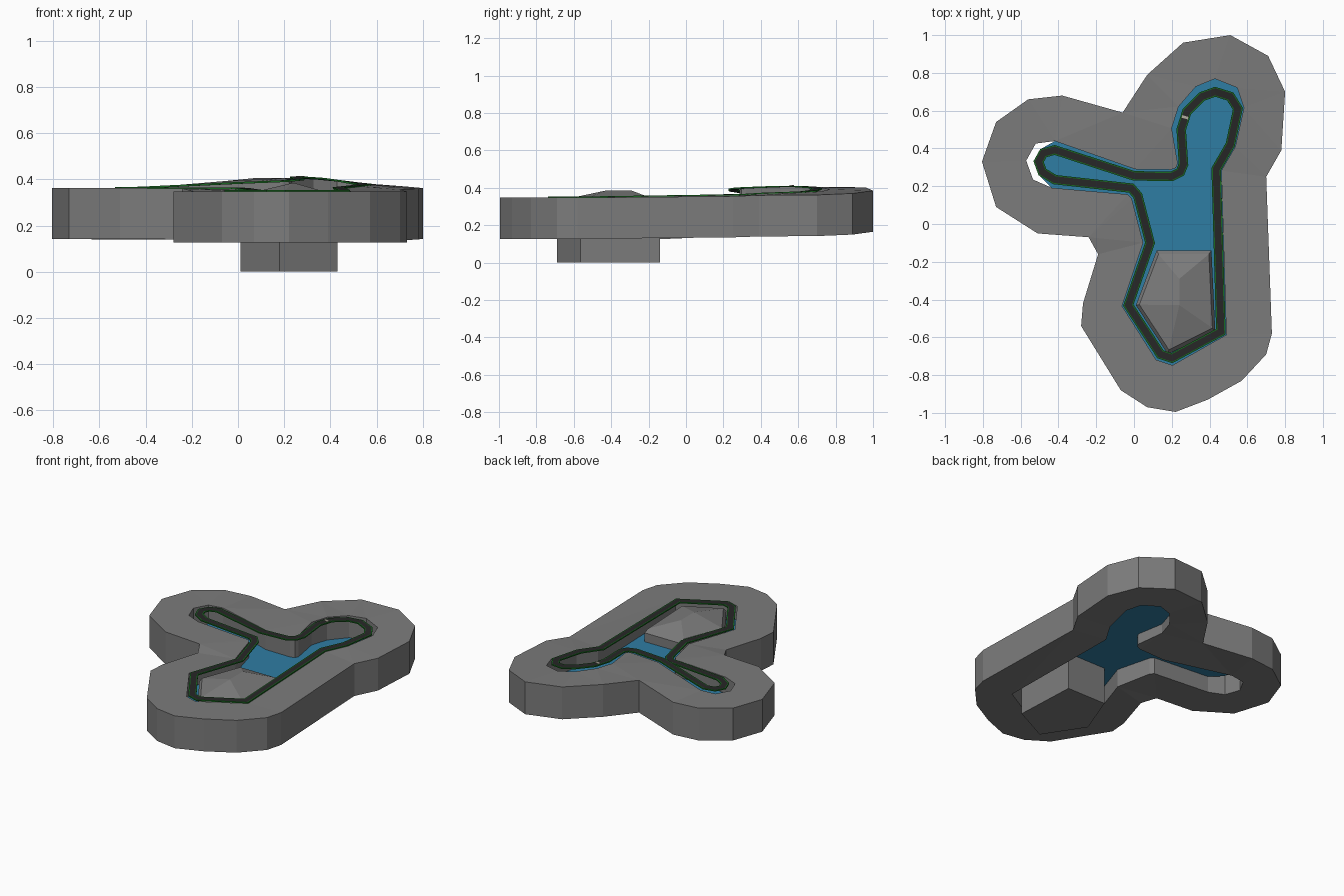
import bpy, bmesh
from mathutils import Vector

if "Cube" in bpy.data.objects:
    bpy.data.objects.remove(bpy.data.objects["Cube"])


def material(name, rgb):
    m = bpy.data.materials.new(name)
    m.diffuse_color = (*rgb, 1)
    m.use_nodes = True
    m.node_tree.nodes["Principled BSDF"].inputs["Base Color"].default_value = m.diffuse_color
    return m


GRAY = material("rock_gray", (0.2, 0.2, 0.2))
BLUE = material("water_blue", (0.028, 0.205, 0.37))
DARK = material("asphalt_dark", (0.02, 0.02, 0.02))
GREEN = material("kerb_green", (0.01, 0.14, 0.015))
PALE = material("start_line_pale", (0.45, 0.42, 0.35))


def finish(bm, name, *mats):
    me = bpy.data.meshes.new(name)
    bm.to_mesh(me)
    bm.free()
    ob = bpy.data.objects.new(name, me)
    for m in mats:
        me.materials.append(m)
    bpy.context.collection.objects.link(ob)
    return ob


# Coast outline: x, y, top height
OUTER = [
    (0.51, 1.0, .385), (0.71, 0.89, .37), (0.80, 0.70, .362), (0.78, 0.39, .36), (0.70, 0.25, .355),
    (0.73, -0.58, .347), (0.70, -0.69, .347), (0.57, -0.83, .347), (0.39, -0.93, .347), (0.22, -0.995, .347),
    (0.07, -0.97, .347), (-0.07, -0.88, .347), (-0.28, -0.54, .347), (-0.27, -0.42, .347), (-0.19, -0.16, .347),
    (-0.24, -0.07, .36), (-0.51, -0.05, .362), (-0.73, 0.09, .362), (-0.805, 0.33, .362), (-0.73, 0.54, .362),
    (-0.56, 0.66, .362), (-0.38, 0.68, .362), (-0.06, 0.59, .392), (0.07, 0.79, .405), (0.26, 0.96, .402)]

# Road centre line: x, y, height, gap to the land (clockwise)
ROAD = [
    (-0.505, 0.33, .36, .06), (-0.48, 0.375, .36, .06), (-0.42, 0.392, .362, .045), (0.0, 0.255, .382, .035),
    (0.20, 0.252, .39, .035), (0.245, 0.275, .395, .03), (0.262, 0.315, .398, .03), (0.25, 0.50, .405, .05),
    (0.28, 0.595, .405, .05), (0.36, 0.675, .40, .06), (0.43, 0.70, .392, .065), (0.51, 0.675, .38, .055),
    (0.55, 0.61, .375, .03), (0.51, 0.42, .368, .028), (0.435, 0.29, .36, .027), (0.46, -0.57, .347, .028),
    (0.20, -0.71, .347, .035), (0.14, -0.69, .347, .035), (-0.03, -0.43, .347, .03), (0.085, -0.10, .347, .035),
    (0.02, 0.15, .357, .035), (-0.015, 0.19, .358, .035), (-0.42, 0.235, .36, .045), (-0.485, 0.275, .36, .06)]


def offset(gaps, lift=0.0):
    """Mitred outward offset of the road line by one gap per point."""
    pts = [Vector(p[:2]) for p in ROAD]
    out = []
    for i, p in enumerate(pts):
        a = (p - pts[i - 1]).normalized()
        b = (pts[(i + 1) % len(pts)] - p).normalized()
        na, nb = Vector((-a.y, a.x)), Vector((-b.y, b.x))
        q = p + (na + nb) * gaps[i] / (1 + na.dot(nb))
        out.append((q.x, q.y, ROAD[i][2] + lift))
    return out


gaps = [p[3] for p in ROAD]

# Land ring: fill flat between coast and basin edge, set heights, extrude down
bm = bmesh.new()
heights, edges = [], []
for loop in (OUTER, offset(gaps)):
    vs = [bm.verts.new((x, y, 0)) for x, y, z in loop]
    heights += [(v, p[2]) for v, p in zip(vs, loop)]
    edges += [bm.edges.new((vs[i - 1], vs[i])) for i in range(len(vs))]
bmesh.ops.triangle_fill(bm, use_beauty=True, use_dissolve=False, edges=edges, normal=(0, 0, 1))
for v, z in heights:
    v.co.z = z
ret = bmesh.ops.extrude_face_region(bm, geom=bm.faces[:], use_keep_orig=True)
for v in ret["geom"]:
    if isinstance(v, bmesh.types.BMVert):
        v.co.z -= 0.22
bmesh.ops.recalc_face_normals(bm, faces=bm.faces[:])
finish(bm, "land_ring", GRAY)

# Water sheet, stopping short at the western tip
bm = bmesh.new()
wet = [g * (0.4 if p[0] < -0.47 else 1) for g, p in zip(gaps, ROAD)]
face = bm.faces.new([bm.verts.new((x, y, 0.25)) for x, y, z in reversed(offset(wet))])
bmesh.ops.triangulate(bm, faces=[face])
finish(bm, "water", BLUE)

# Road ribbon: green kerb, asphalt, green kerb
bm = bmesh.new()
bands = [[bm.verts.new(c) for c in offset([d] * len(ROAD), 0.006)]
         for d in (0.025, 0.018, -0.018, -0.025)]
for k in range(3):
    a, b = bands[k], bands[k + 1]
    for i in range(len(a)):
        bm.faces.new((a[i - 1], b[i - 1], b[i], a[i])).material_index = 0 if k == 1 else 1
bmesh.ops.recalc_face_normals(bm, faces=bm.faces[:])
road = finish(bm, "road", DARK, GREEN)
mod = road.modifiers.new("thickness", "SOLIDIFY")
mod.thickness = 0.008

# Start line plate across the road
bm = bmesh.new()
bmesh.ops.create_cube(bm, size=1)
start = finish(bm, "start_line", PALE)
start.scale = (0.034, 0.014, 0.004)
start.location = (0.27, 0.565, 0.412)
start.rotation_euler.z = -0.3

# Central island: pillar, sloped rim and ridged hill
BASE = [(0.01, -0.43), (0.12, -0.14), (0.41, -0.14), (0.43, -0.565), (0.18, -0.69)]
cx, cy = 0.24, -0.39
bm = bmesh.new()
rings = [[bm.verts.new((cx + (x - cx) * s, cy + (y - cy) * s, z)) for x, y in BASE]
         for s, z in ((1, 0), (1, 0.31), (0.92, 0.335))]
for a, b in zip(rings, rings[1:]):
    for i in range(5):
        bm.faces.new((a[i - 1], a[i], b[i], b[i - 1]))
bm.faces.new(rings[0])
p = rings[2]
north, south = bm.verts.new((0.24, -0.29, 0.385)), bm.verts.new((0.24, -0.43, 0.385))
for f in ((p[1], p[2], north), (p[2], p[3], south, north), (p[3], p[4], south),
          (p[4], p[0], south), (p[0], p[1], north, south)):
    bm.faces.new(f)
bmesh.ops.recalc_face_normals(bm, faces=bm.faces[:])
finish(bm, "island", GRAY)
